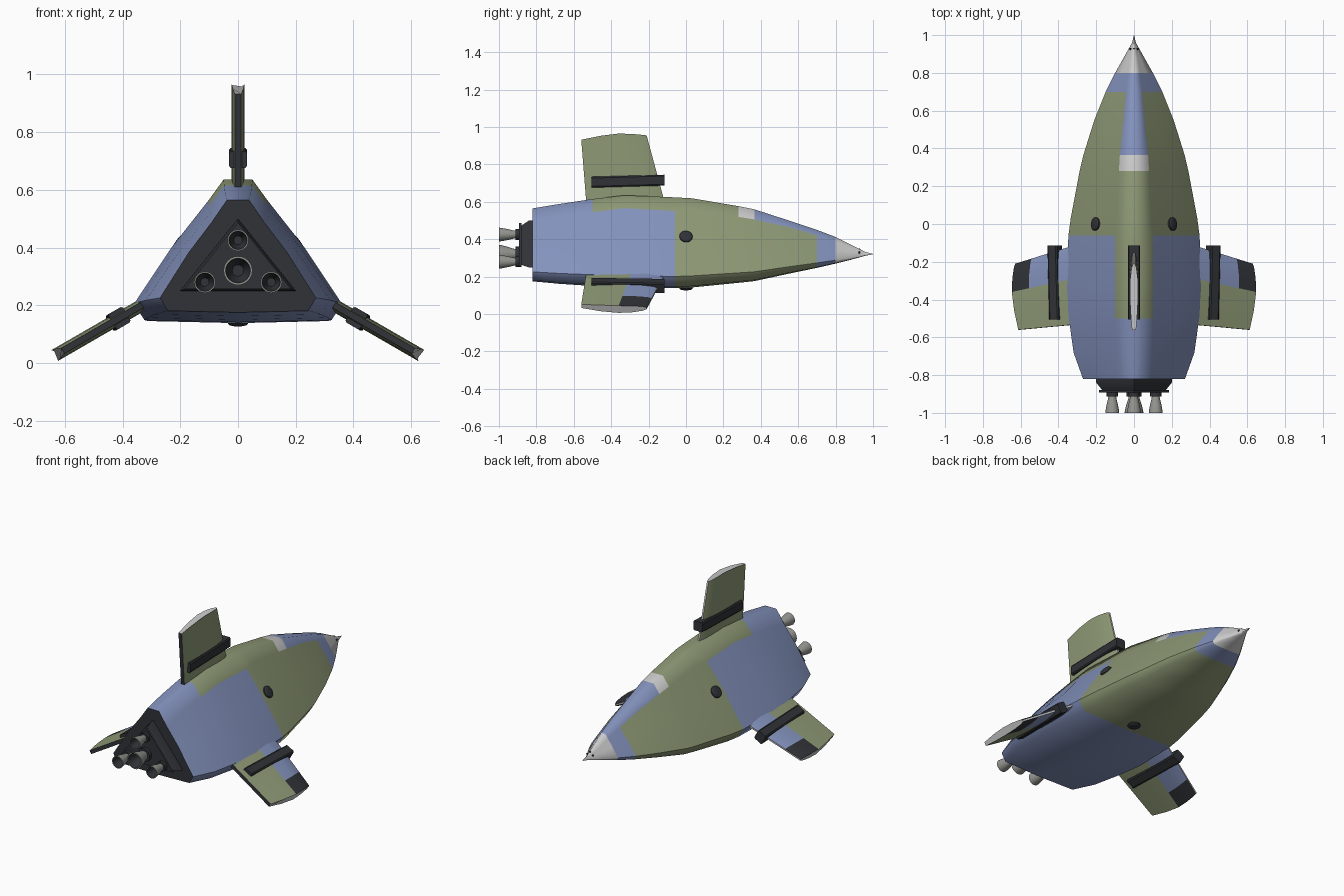
import bpy, bmesh, math
from mathutils import Vector, Matrix

if "Cube" in bpy.data.objects:
    bpy.data.objects.remove(bpy.data.objects["Cube"])


def mat(name, r, g, b):
    m = bpy.data.materials.new(name)
    m.diffuse_color = (r, g, b, 1)
    m.use_nodes = True
    m.node_tree.nodes["Principled BSDF"].inputs["Base Color"].default_value = m.diffuse_color
    return m


BLUE, GREEN, WHITE, DARK, METAL = range(5)
MATS = [mat("blue", 0.23, 0.29, 0.51), mat("green", 0.27, 0.32, 0.18),
        mat("white", 0.6, 0.6, 0.58), mat("dark", 0.03, 0.032, 0.038),
        mat("metal", 0.3, 0.3, 0.28)]


def build(name, verts, faces, idx, matrix=None, angle=30):
    """Mesh object from verts and faces; idx is one colour or a list of them."""
    me = bpy.data.meshes.new(name)
    me.from_pydata(verts, [], faces)
    for m in MATS:
        me.materials.append(m)
    for i, p in enumerate(me.polygons):
        p.material_index = idx if isinstance(idx, int) else idx[i]
    bm = bmesh.new()
    bm.from_mesh(me)
    bmesh.ops.recalc_face_normals(bm, faces=bm.faces)
    bm.to_mesh(me)
    bm.free()
    ob = bpy.data.objects.new(name, me)
    bpy.context.collection.objects.link(ob)
    if matrix:
        ob.matrix_world = matrix
    bpy.ops.object.select_all(action='DESELECT')
    ob.select_set(True)
    bpy.context.view_layer.objects.active = ob
    bpy.ops.object.shade_smooth_by_angle(angle=math.radians(angle))
    return ob


def loft(name, rings, idx, matrix=None, angle=30, caps=(DARK, DARK)):
    """Skin equal-sized rings; idx(ring, segment) picks the colour."""
    n = len(rings[0])
    faces, cols = [], []
    for i in range(len(rings) - 1):
        for k in range(n):
            k2 = (k + 1) % n
            faces.append((i * n + k, i * n + k2, (i + 1) * n + k2, (i + 1) * n + k))
            cols.append(idx(i, k) if callable(idx) else idx)
    last = (len(rings) - 1) * n
    faces += [tuple(range(n)), tuple(range(last, last + n))]
    cols += list(caps)
    return build(name, [v for r in rings for v in r], faces, cols, matrix, angle)


def lathe(name, profile, col, matrix, n=24, angle=30, caps=(DARK, DARK)):
    """Revolve (radius, height) pairs about local z."""
    rings = [[(r * math.cos(k * math.tau / n), r * math.sin(k * math.tau / n), h)
              for k in range(n)] for r, h in profile]
    return loft(name, rings, col, matrix, angle, caps)


def aim(pos, direction):
    q = Vector(direction).to_track_quat('Z', 'Y')
    return Matrix.Translation(pos) @ q.to_matrix().to_4x4()


# Hull: rounded triangular sections (y, half width, top, bottom, stripe half width)
STATIONS = [(-0.82, 0.27, 0.565, 0.175, 0.09), (-0.68, 0.32, 0.588, 0.162, 0.095),
            (-0.50, 0.345, 0.615, 0.150, 0.10), (-0.33, 0.36, 0.635, 0.141, 0.10),
            (-0.06, 0.347, 0.624, 0.138, 0.10), (0.03, 0.335, 0.619, 0.142, 0.09),
            (0.28, 0.288, 0.577, 0.167, 0.08), (0.365, 0.268, 0.560, 0.176, 0.075),
            (0.55, 0.210, 0.500, 0.216, 0.055), (0.70, 0.150, 0.450, 0.247, 0.042),
            (0.80, 0.100, 0.412, 0.270, 0.03)]
NOSE = [STATIONS[-1], (0.88, 0.055, 0.372, 0.290, 0.02), (0.94, 0.021, 0.341, 0.306, 0.008),
        (0.96, 0.010, 0.332, 0.312, 0.004), (1.0, 0.001, 0.322, 0.320, 0.0003)]


def section(y, w, top, bot, stripe):
    h = top - bot
    a = 0.14 * w
    corner = (w, bot + 0.13 * h)

    def side(t, out=0.0):
        return (a + (corner[0] - a) * t + out, top + (corner[1] - top) * t + 0.7 * out)
    half = [(0, top), (a, top), side((stripe - a) / (w - a)), side(0.55, 0.02 * w),
            corner, (0.90 * w, bot + 0.015 * h), (0, bot)]
    pts = half + [(-x, z) for x, z in half[-2:0:-1]]
    return [(x, y, z) for x, z in pts]


def hull_colour(i, k):
    on_stripe = min(k, 11 - k) < 2
    y = STATIONS[i][0]
    if y < -0.07:
        return GREEN if on_stripe and y >= -0.5 else BLUE
    if y >= 0.70:
        return BLUE
    if on_stripe and y >= 0.28:
        return WHITE if y < 0.36 else BLUE
    return GREEN


loft("hull", [section(*s) for s in STATIONS], hull_colour, angle=60)
loft("nose_cone", [section(*s) for s in NOSE], WHITE, angle=60, caps=(WHITE, METAL))

# Small dark ports near the nose tip
for i, (x, z, d) in enumerate([(0, 0.346, (0, 0.5, 1)), (0.02, 0.33, (0.8, 0.4, 0.6)),
                               (-0.02, 0.33, (-0.8, 0.4, 0.6))]):
    lathe(f"nose_port_{i}", [(0.005, -0.006), (0.005, 0.004)], DARK, aim((x, 0.927, z), d), 8)

# Round windows on the three hull faces
for name, pos, d in [("window_right", (0.204, 0, 0.414), (0.81, 0.08, 0.57)),
                     ("window_left", (-0.204, 0, 0.414), (-0.81, 0.08, 0.57)),
                     ("window_bottom", (0, 0, 0.14), (0, 0, -1))]:
    lathe(name, [(0.035, -0.02), (0.035, 0.004), (0.028, 0.010), (0.012, 0.013)], DARK, aim(pos, d))


# Engine mount: stepped triangular block
def triangle(y, s):
    return [(0, y, 0.333 + 0.167 * s), (0.20 * s, y, 0.333 - 0.083 * s),
            (-0.20 * s, y, 0.333 - 0.083 * s)]


loft("engine_mount", [triangle(-0.81, 1), triangle(-0.84, 1), triangle(-0.88, 0.84),
                      triangle(-0.88, 0.92), triangle(-0.892, 0.92)], DARK)

# Engines: collar and flared hollow bell, the middle one larger
for name, x, z, s in [("centre", 0, 0.32, 0.05), ("top", 0, 0.425, 0.037),
                      ("right", 0.115, 0.28, 0.037), ("left", -0.115, 0.28, 0.037)]:
    m = aim((x, -0.88, z), (0, -1, 0))
    lathe(f"engine_collar_{name}", [(s * 0.8, 0), (s * 0.8, 0.032)], DARK, m)
    lathe(f"engine_bell_{name}",
          [(s * 0.5, 0.02), (s * 0.6, 0.045), (s * 0.8, 0.075), (s * 0.95, 0.105), (s, 0.12),
           (s * 0.86, 0.12), (s * 0.75, 0.09), (s * 0.4, 0.05)],
          lambda i, k: DARK if i >= 5 else METAL, m, angle=40)

# Fins: lens-shaped plates, local z runs along the span
CHORD = [(0, 0.005, 0.335), (0.06, 0.013, 0.338), (0.22, 0.020, 0.343), (0.42, 0.022, 0.345),
         (0.70, 0.019, 0.333), (1, 0.011, 0.312)]
SPAN = [-0.12, 0.25, 0.70, 1.0]


def fin_ring(v):
    pts = []
    for t, thick, reach in CHORD:
        s = v * reach
        lead, trail = -0.12 - 0.27 * s, -0.535 - 0.08 * s
        pts.append((thick, lead + (trail - lead) * t, s))
    return pts + [(-x, y, z) for x, y, z in reversed(pts)]


def fin(name, x, z, angle, two_tone):
    m = Matrix.Translation((x, 0, z)) @ Matrix.Rotation(math.radians(angle), 4, 'Y')

    def colour(i, k):
        if k == 5:
            return DARK                      # blunt trailing edge
        if k == 11:
            return WHITE                     # leading edge
        if two_tone and min(k, 10 - k) < 3:
            return DARK if i == 2 else BLUE
        return GREEN
    loft(f"{name}_fin", [fin_ring(v) for v in SPAN], colour, m, 35, (GREEN, WHITE))
    # Dark rail clamped round the fin
    prof = [(0.026, -0.029), (0.031, -0.022), (0.031, 0.022), (0.026, 0.029)]
    prof += [(-a, b) for a, b in reversed(prof)]
    loft(f"{name}_fin_rail", [[(a, y, c + b) for a, b in prof]
                              for y, c in [(-0.505, 0.085), (-0.115, 0.096)]], DARK, m)


fin("top", 0, 0.62, 0, False)
fin("right", 0.337, 0.198, 120, True)
fin("left", -0.337, 0.198, -120, True)
